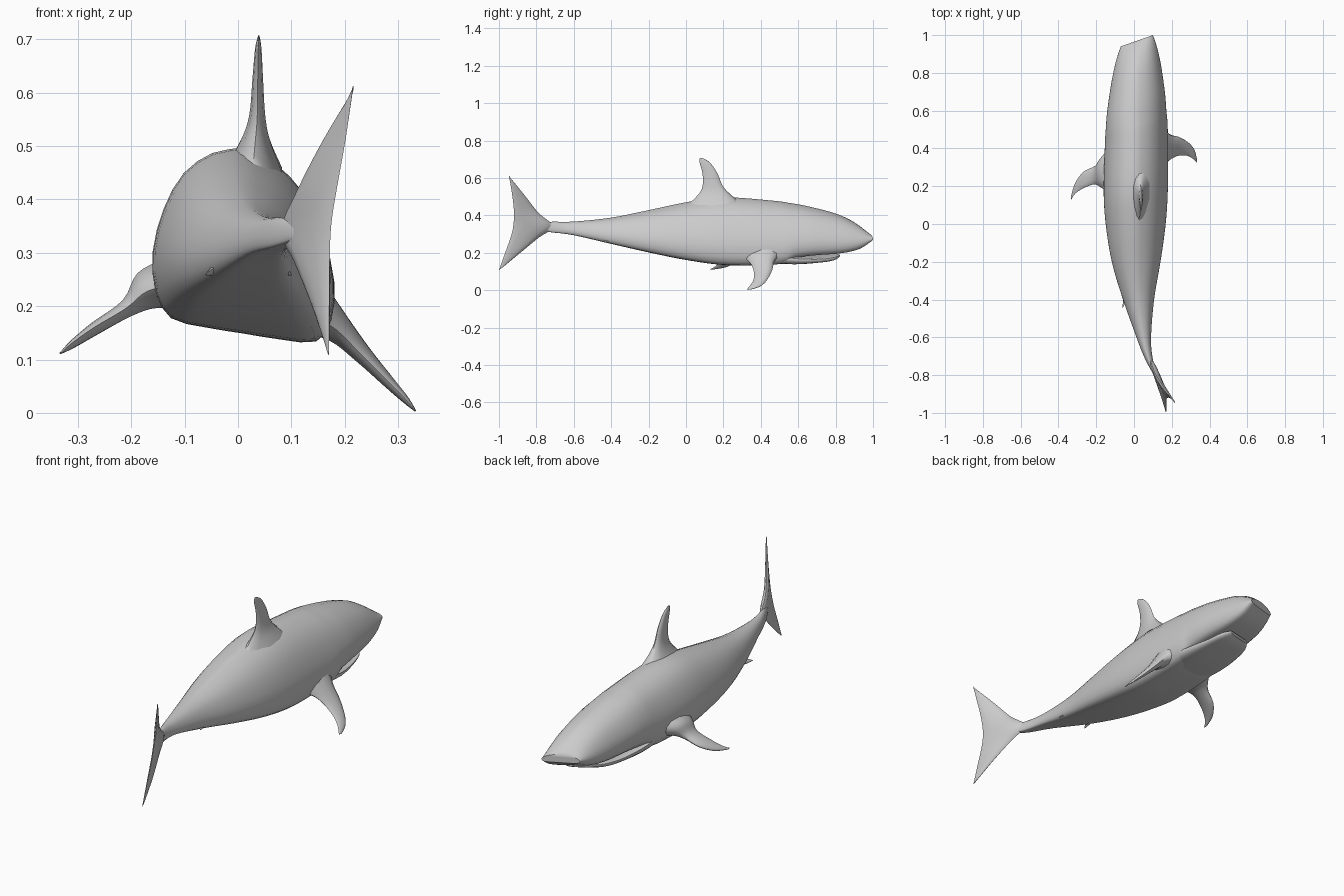
import bpy, bmesh, math
from mathutils import Vector


def catmull(rows, steps):
    """Smoothly interpolate a list of equal-length number rows."""
    out, n = [], len(rows)
    for i in range(n - 1):
        a, b, c, d = rows[max(i - 1, 0)], rows[i], rows[i + 1], rows[min(i + 2, n - 1)]
        for s in range(steps):
            t = s / steps
            out.append([0.5 * (2 * q + (r - p) * t + (2 * p - 5 * q + 4 * r - w) * t * t
                               + (3 * q - p - 3 * r + w) * t ** 3)
                        for p, q, r, w in zip(a, b, c, d)])
    out.append(list(rows[-1]))
    return out


def loft(name, rings, angle=50):
    """Skin closed rings of points and cap both ends."""
    bm = bmesh.new()
    vr = [[bm.verts.new(p) for p in ring] for ring in rings]
    n = len(rings[0])
    for a, b in zip(vr, vr[1:]):
        for i in range(n):
            j = (i + 1) % n
            bm.faces.new((a[i], a[j], b[j], b[i]))
    bm.faces.new(vr[0])
    bm.faces.new(vr[-1])
    bmesh.ops.recalc_face_normals(bm, faces=bm.faces)
    me = bpy.data.meshes.new(name)
    bm.to_mesh(me)
    bm.free()
    ob = bpy.data.objects.new(name, me)
    bpy.context.collection.objects.link(ob)
    bpy.ops.object.select_all(action='DESELECT')
    ob.select_set(True)
    bpy.context.view_layer.objects.active = ob
    bpy.ops.object.shade_smooth_by_angle(angle=math.radians(angle))
    return ob


def body(name, stations, half):
    """Loft a mirrored half section along y, with roll tilt and sideways shear."""
    section = catmull(half, 2)
    section += [(-u, v) for u, v in reversed(section[1:-1])]
    rings = []
    for y, cx, hw, zb, zt, tilt, shear in catmull(stations, 4):
        rings.append([Vector((cx + u * hw, y + shear * u * hw,
                              zb + v * (zt - zb) - tilt * u * hw)) for u, v in section])
    return loft(name, rings)


def fin(name, sections, thick_dir, n=12):
    """Loft teardrop blades; a section is leading point, trailing point, thickness."""
    rings = []
    side = Vector(thick_dir).normalized()
    for row in catmull(sections, 4):
        lead, trail, th = Vector(row[:3]), Vector(row[3:6]), max(row[6], 0.002)
        ring = []
        for i in range(n):
            a = 2 * math.pi * i / n
            t = (1 - math.cos(a)) / 2
            ring.append(lead.lerp(trail, t) + side * (math.sin(a) * th / 2 * (1.25 - 0.5 * t)))
        rings.append(ring)
    return loft(name, rings, 60)


# Body: rounded back, flat belly
half_body = [(0, 1), (0.34, 0.945), (0.66, 0.81), (0.88, 0.60), (1, 0.36),
             (0.97, 0.15), (0.80, 0.02), (0.42, 0), (0, 0)]
body("body", [
    (0.97, 0.015, 0.085, 0.267, 0.307, 0.06, 0.35),
    (0.90, 0.013, 0.108, 0.228, 0.363, 0.10, 0.35),
    (0.80, 0.012, 0.130, 0.208, 0.410, 0.13, 0.34),
    (0.65, 0.011, 0.152, 0.200, 0.449, 0.15, 0.32),
    (0.55, 0.011, 0.160, 0.188, 0.467, 0.16, 0.30),
    (0.46, 0.012, 0.166, 0.155, 0.479, 0.16, 0.30),
    (0.20, 0.010, 0.170, 0.150, 0.497, 0.16, 0.25),
    (0.00, 0.012, 0.158, 0.172, 0.470, 0.14, 0.18),
    (-0.20, 0.014, 0.128, 0.208, 0.428, 0.10, 0.10),
    (-0.40, 0.024, 0.082, 0.250, 0.388, 0.05, 0),
    (-0.60, 0.050, 0.040, 0.295, 0.367, 0, -0.2),
    (-0.72, 0.080, 0.022, 0.310, 0.366, 0, -0.3),
    (-0.80, 0.115, 0.012, 0.325, 0.358, 0, -0.3)], half_body)

# Lower jaw
half_jaw = [(0, 1), (0.5, 1), (0.92, 0.95), (1, 0.7), (0.88, 0.25), (0.5, 0.03), (0, 0)]
body("lower_jaw", [
    (0.80, 0.012, 0.070, 0.180, 0.197, 0.10, 0.34),
    (0.76, 0.012, 0.105, 0.165, 0.194, 0.13, 0.34),
    (0.68, 0.011, 0.128, 0.157, 0.190, 0.15, 0.32),
    (0.55, 0.011, 0.150, 0.150, 0.200, 0.16, 0.30),
    (0.40, 0.012, 0.150, 0.155, 0.220, 0.16, 0.30)], half_jaw)

# Dorsal fin
fin("dorsal_fin", [
    (0.030, 0.29, 0.470, 0.025, -0.02, 0.43, 0.11),
    (0.033, 0.235, 0.515, 0.032, 0.06, 0.505, 0.055),
    (0.036, 0.195, 0.560, 0.036, 0.088, 0.555, 0.030),
    (0.037, 0.168, 0.625, 0.037, 0.088, 0.625, 0.020),
    (0.038, 0.130, 0.680, 0.038, 0.072, 0.685, 0.012),
    (0.039, 0.095, 0.704, 0.039, 0.075, 0.708, 0.003)], (1, 0, 0))

# Pectoral fins: the pair follows the twist of the body
fin("right_pectoral_fin", [
    (0.130, 0.52, 0.200, 0.130, 0.28, 0.190, 0.11),
    (0.190, 0.475, 0.158, 0.185, 0.335, 0.155, 0.055),
    (0.240, 0.460, 0.105, 0.230, 0.360, 0.110, 0.034),
    (0.290, 0.430, 0.050, 0.278, 0.362, 0.062, 0.022),
    (0.318, 0.395, 0.020, 0.312, 0.345, 0.028, 0.013),
    (0.333, 0.345, 0.003, 0.331, 0.325, 0.005, 0.003)], (0.7, 0, 0.7))
fin("left_pectoral_fin", [
    (-0.115, 0.42, 0.240, -0.115, 0.15, 0.240, 0.11),
    (-0.170, 0.355, 0.230, -0.170, 0.190, 0.228, 0.075),
    (-0.205, 0.308, 0.197, -0.210, 0.210, 0.196, 0.034),
    (-0.265, 0.278, 0.158, -0.270, 0.188, 0.160, 0.024),
    (-0.310, 0.220, 0.127, -0.312, 0.160, 0.130, 0.014),
    (-0.334, 0.145, 0.111, -0.332, 0.128, 0.112, 0.003)], (-0.5, 0, 0.85))

# Tail fin, swept from lower tip to upper tip
fin("tail_fin", [
    (0.168, -0.985, 0.118, 0.170, -1.000, 0.108, 0.003),
    (0.140, -0.880, 0.205, 0.171, -0.967, 0.200, 0.018),
    (0.108, -0.785, 0.283, 0.172, -0.935, 0.290, 0.026),
    (0.083, -0.710, 0.340, 0.175, -0.922, 0.355, 0.030),
    (0.112, -0.790, 0.415, 0.186, -0.920, 0.425, 0.024),
    (0.160, -0.865, 0.510, 0.202, -0.930, 0.515, 0.014),
    (0.214, -0.938, 0.600, 0.216, -0.947, 0.613, 0.003)], (1, 0.4, 0))

# Small pelvic fins
for label, cx, s in (("left", -0.035, -1), ("right", 0.075, 1)):
    fin(label + "_pelvic_fin", [
        (cx - s * 0.02, -0.28, 0.275, cx - s * 0.02, -0.40, 0.285, 0.03),
        (cx + s * 0.012, -0.35, 0.262, cx + s * 0.01, -0.42, 0.272, 0.015),
        (cx + s * 0.025, -0.43, 0.258, cx + s * 0.025, -0.445, 0.260, 0.003)], (s * 0.5, 0, 0.85))
